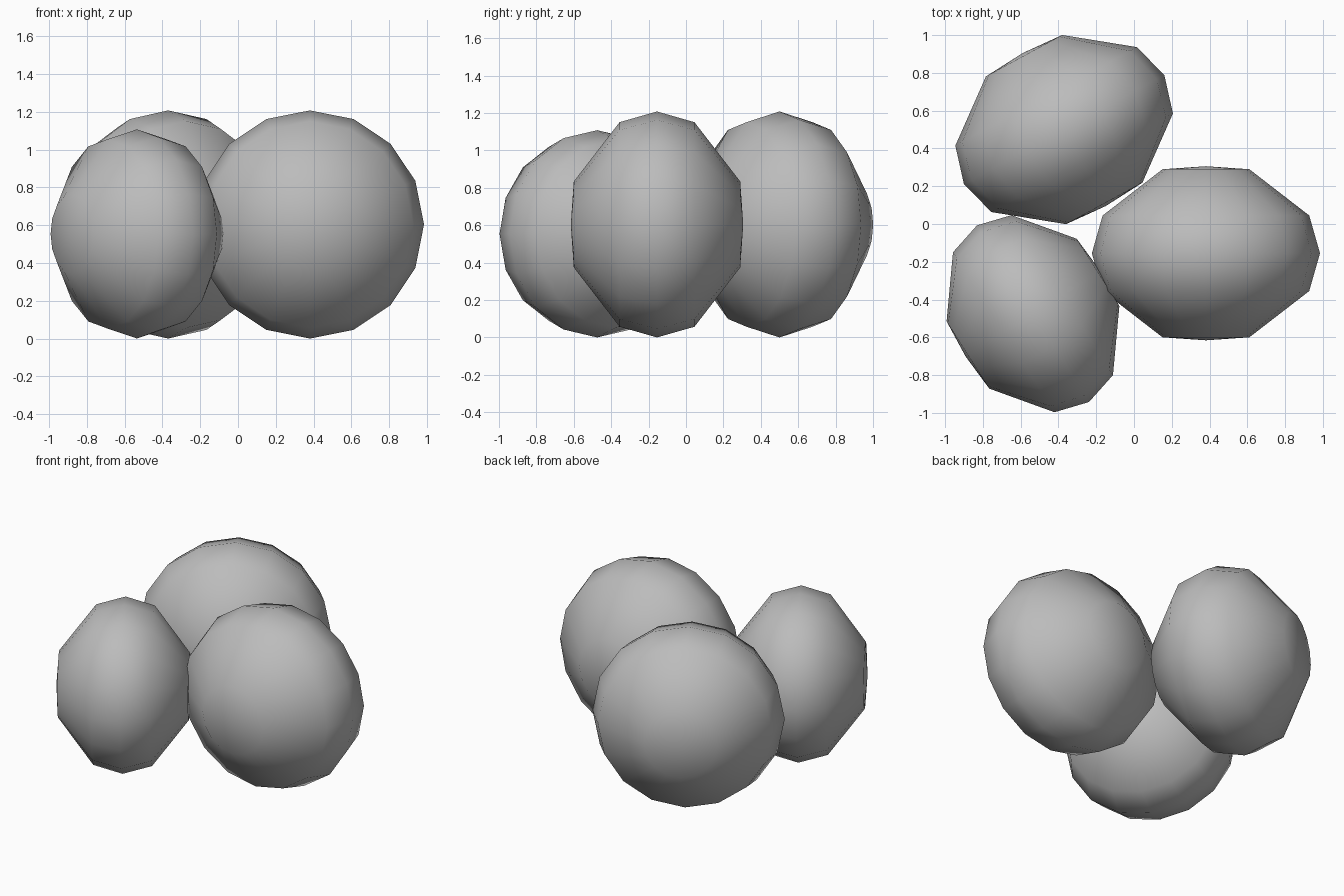
import bpy
import bmesh
from math import radians
from mathutils import Matrix, Vector

cube = bpy.data.objects.get("Cube")
if cube:
    bpy.data.objects.remove(cube, do_unlink=True)

stone = bpy.data.materials.new("stone_grey")
stone.use_nodes = True
colour = (0.5, 0.5, 0.5, 1)
stone.diffuse_color = colour
stone.node_tree.nodes["Principled BSDF"].inputs["Base Color"].default_value = colour

# Half profile of a pebble: (radius, distance along its short axis)
HALF = [(0.604, 0), (0.547, 0.2), (0.23, 0.445), (0, 0.461)]
PROFILE = [(r, -d) for r, d in reversed(HALF[1:])] + HALF
SEGMENTS = 16


def pebble(name, centre, turn, size):
    """Spin the profile round the y axis, then turn, scale and place it."""
    bm = bmesh.new()
    verts = [bm.verts.new((r, d, 0)) for r, d in PROFILE]
    edges = [bm.edges.new(pair) for pair in zip(verts, verts[1:])]
    bmesh.ops.spin(bm, geom=verts + edges, cent=(0, 0, 0), axis=(0, 1, 0),
                   angle=radians(360), steps=SEGMENTS, use_merge=True)
    bmesh.ops.remove_doubles(bm, verts=bm.verts, dist=0.0005)
    bmesh.ops.recalc_face_normals(bm, faces=bm.faces)
    for face in bm.faces:
        face.smooth = True
    bm.transform(Matrix.Translation(Vector(centre))
                 @ Matrix.Rotation(radians(turn), 4, "Z") @ Matrix.Scale(size, 4))
    mesh = bpy.data.meshes.new(name)
    bm.to_mesh(mesh)
    bm.free()
    mesh.materials.append(stone)
    bpy.context.collection.objects.link(bpy.data.objects.new(name, mesh))


# Three pebbles resting on the ground
pebble("left_pebble", (0.381, -0.155, 0.604), 0, 1)
pebble("back_pebble", (-0.37, 0.5, 0.604), 28.5, 1)
pebble("front_right_pebble", (-0.535, -0.475, 0.554), -57.6, 0.917)
